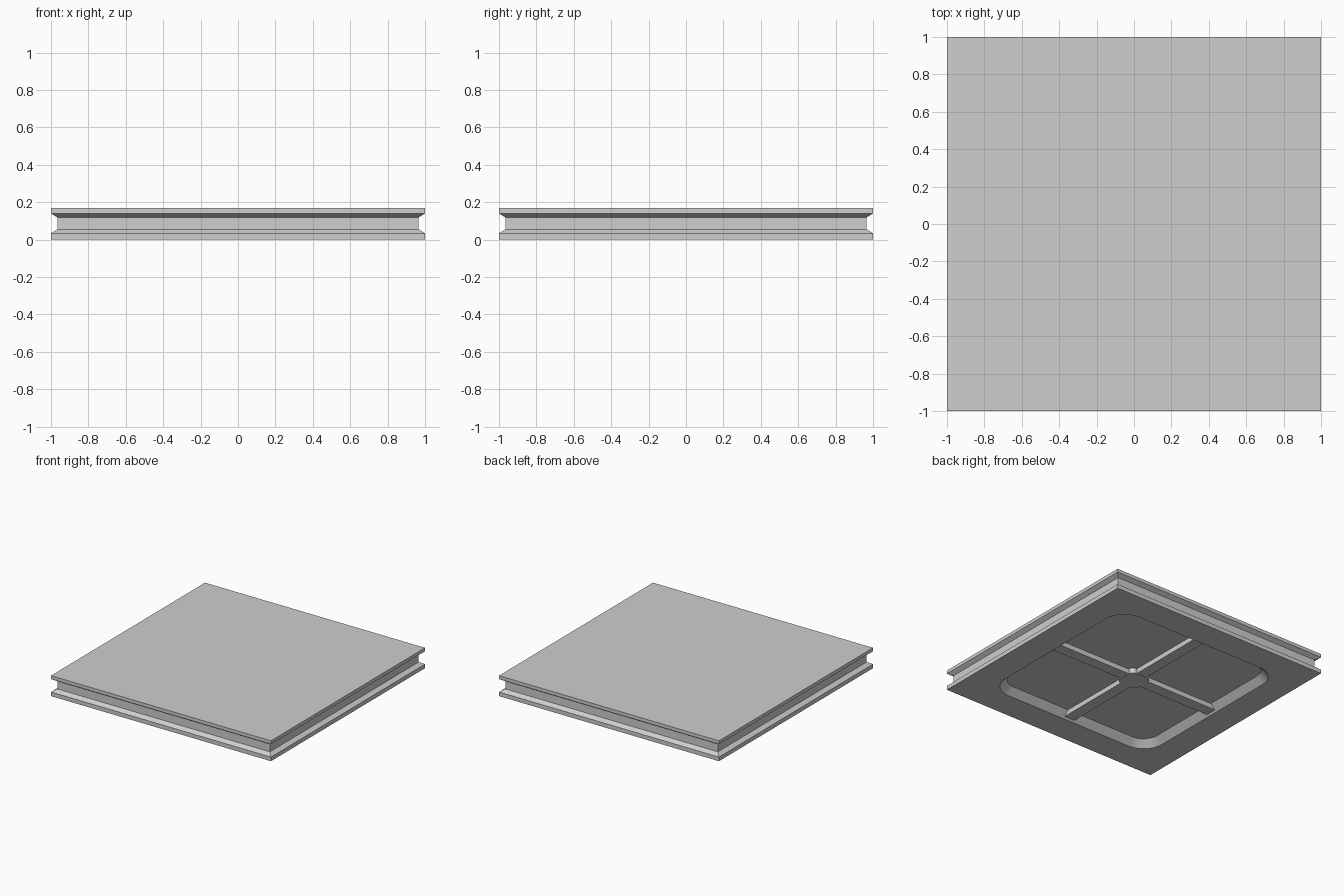
import bpy
import bmesh
from math import cos, sin, pi

cube = bpy.data.objects.get("Cube")
if cube:
    bpy.data.objects.remove(cube, do_unlink=True)

grey = bpy.data.materials.new("light_grey")
grey.use_nodes = True
grey.diffuse_color = (0.62, 0.62, 0.62, 1)
grey.node_tree.nodes["Principled BSDF"].inputs["Base Color"].default_value = grey.diffuse_color


def rounded_square(half, radius=0.0, steps=10):
    """Outline of a square, with arcs at the corners if radius is set."""
    points = []
    for corner in range(4):
        sx, sy = [(1, 1), (-1, 1), (-1, -1), (1, -1)][corner]
        count = steps if radius else 0
        for i in range(count + 1):
            a = corner * pi / 2 + (pi / 2 * i / count if count else 0)
            points.append((sx * (half - radius) + radius * cos(a),
                           sy * (half - radius) + radius * sin(a)))
    return points


def loft(bm, sections):
    """Skin (half, radius, z) sections and return the vertex rings."""
    rings = [[bm.verts.new((x, y, z)) for x, y in rounded_square(half, radius)]
             for half, radius, z in sections]
    for a, b in zip(rings, rings[1:]):
        n = len(a)
        for i in range(n):
            j = (i + 1) % n
            bm.faces.new((a[i], a[j], b[j], b[i]))
    return rings


def finish(bm, name):
    bmesh.ops.recalc_face_normals(bm, faces=bm.faces)
    mesh = bpy.data.meshes.new(name)
    bm.to_mesh(mesh)
    bm.free()
    mesh.materials.append(grey)
    obj = bpy.data.objects.new(name, mesh)
    bpy.context.collection.objects.link(obj)
    bpy.ops.object.select_all(action="DESELECT")
    obj.select_set(True)
    bpy.context.view_layer.objects.active = obj
    bpy.ops.object.shade_smooth_by_angle(angle=pi / 6)
    return obj


# Slab: two lips with a chamfered channel between, and a recess underneath
TOP, FLOOR, RIM = 0.168, 0.054, 0.77
bm = bmesh.new()
outer = loft(bm, [(1, 0, 0), (1, 0, 0.034), (0.966, 0, 0.055),
                  (0.966, 0, 0.119), (1, 0, 0.14), (1, 0, TOP)])
bm.faces.new(outer[-1])
recess = loft(bm, [(RIM, 0.18, 0), (RIM - FLOOR, 0.13, FLOOR)])
bm.faces.new(recess[-1])
border = [bm.edges.get((ring[i - 1], ring[i]))
          for ring in (outer[0], recess[0]) for i in range(len(ring))]
bmesh.ops.triangle_fill(bm, edges=border, use_beauty=True, normal=(0, 0, -1))
finish(bm, "slab")

# Crossed stiffening ribs in the recess
RIB_Z = 0.014
for name, sx, sy in (("rib_across", 0.765, 0.047), ("rib_along", 0.047, 0.765)):
    bm = bmesh.new()
    bmesh.ops.create_cube(bm, size=2)
    height = FLOOR + 0.01 - RIB_Z
    for v in bm.verts:
        v.co = (v.co.x * sx, v.co.y * sy, RIB_Z + height * (v.co.z + 1) / 2)
    finish(bm, name)

# Rounded square boss where the ribs cross
bm = bmesh.new()
boss = loft(bm, [(0.09, 0.03, 0.01), (0.09, 0.03, FLOOR + 0.01)])
for ring in boss:
    bm.faces.new(ring)
finish(bm, "centre_boss")
